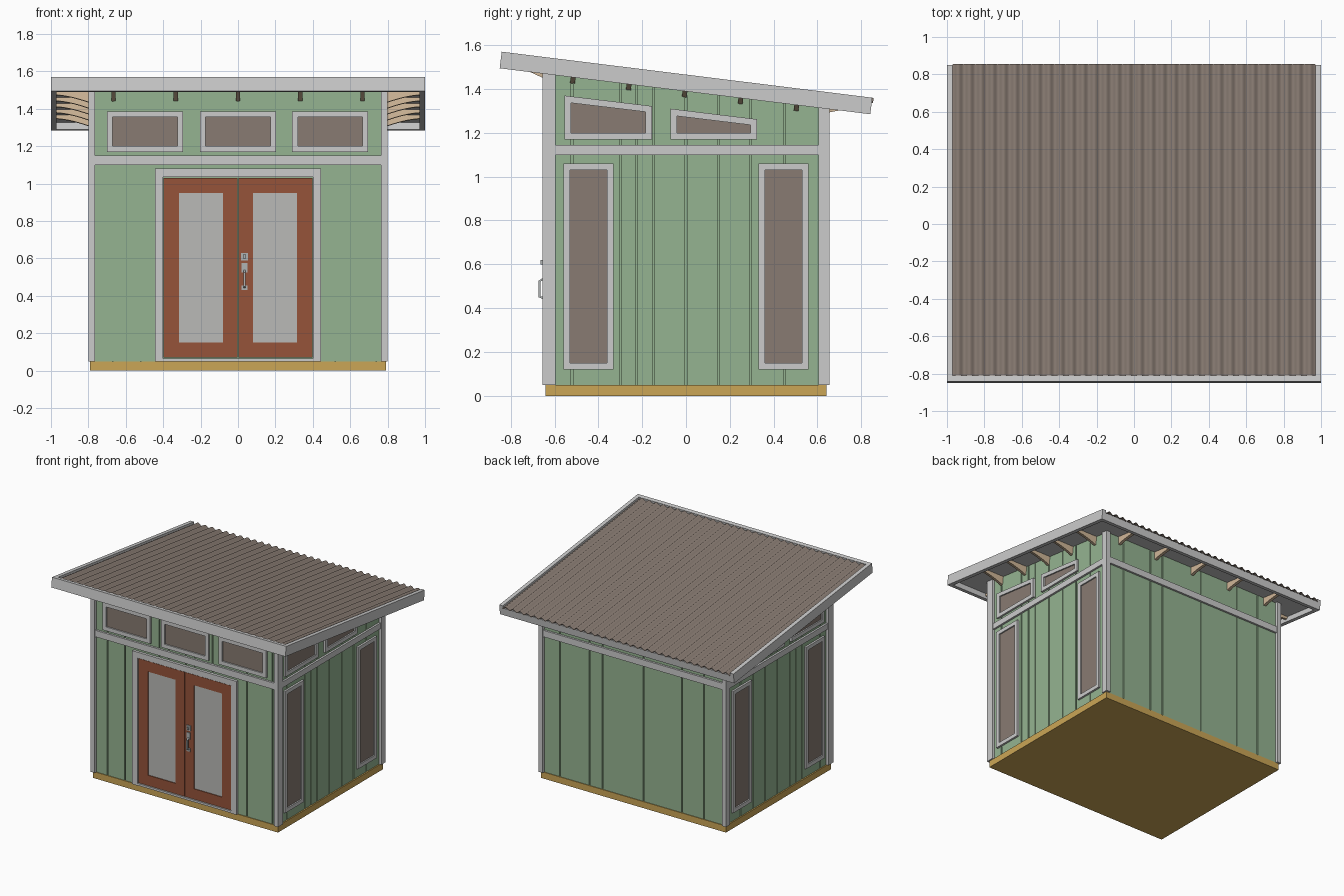
import bpy, bmesh, math
from mathutils import Matrix, Vector

if "Cube" in bpy.data.objects:
    bpy.data.objects.remove(bpy.data.objects["Cube"])

def material(name, r, g, b):
    m = bpy.data.materials.new(name)
    lin = [((c / 255 + 0.055) / 1.055) ** 2.4 for c in (r, g, b)]
    m.diffuse_color = (*lin, 1)
    m.use_nodes = True
    m.node_tree.nodes["Principled BSDF"].inputs["Base Color"].default_value = m.diffuse_color
    return m

GREEN = material("green_siding", 149, 180, 145)
TRIM = material("pale_grey_trim", 203, 203, 203)
BASE = material("floor_timber", 203, 166, 86)
DOOR = material("red_brown_door", 150, 84, 58)
BROWN = material("brown_roof_and_windows", 136, 123, 114)
GLASS = material("door_glass", 186, 186, 183)
TAN = material("rafter_wood", 208, 183, 152)
METAL = material("handle_metal", 176, 180, 180)

SLOPE = 0.124
ROOF = Matrix.Translation((0, 0, 1.4275)) @ Matrix.Rotation(-math.atan(SLOPE), 4, 'X')

def roof_z(y):
    return 1.43 - SLOPE * y

def finish(name, bm, mat, matrix=None):
    bmesh.ops.recalc_face_normals(bm, faces=bm.faces)
    if matrix:
        bm.transform(matrix)
    me = bpy.data.meshes.new(name)
    bm.to_mesh(me)
    bm.free()
    me.materials.append(mat)
    ob = bpy.data.objects.new(name, me)
    bpy.context.collection.objects.link(ob)
    return ob

def point(axis, p, d):
    # axis x: p is (y, z);  axis y: p is (x, z)
    return Vector((d, p[0], p[1])) if axis == 'x' else Vector((p[0], d, p[1]))

def prism(name, pts, axis, a, b, mat, matrix=None):
    bm = bmesh.new()
    lo = [bm.verts.new(point(axis, p, a)) for p in pts]
    hi = [bm.verts.new(point(axis, p, b)) for p in pts]
    bm.faces.new(lo)
    bm.faces.new(hi)
    for i in range(len(pts)):
        j = (i + 1) % len(pts)
        bm.faces.new((lo[i], lo[j], hi[j], hi[i]))
    return finish(name, bm, mat, matrix)

def ring(name, outer, inner, axis, a, b, mat):
    bm = bmesh.new()
    o0, o1, i0, i1 = ([bm.verts.new(point(axis, p, d)) for p in pts]
                      for pts, d in ((outer, a), (outer, b), (inner, a), (inner, b)))
    for i in range(len(outer)):
        j = (i + 1) % len(outer)
        for p, q in ((o0, o1), (o1, i1), (i1, i0), (i0, o0)):
            bm.faces.new((p[i], p[j], q[j], q[i]))
    return finish(name, bm, mat)

def rect(x0, x1, z0, z1):
    return [(x0, z0), (x1, z0), (x1, z1), (x0, z1)]

def box(name, x0, x1, y0, y1, z0, z1, mat, matrix=None):
    return prism(name, rect(x0, x1, z0, z1), 'y', y0, y1, mat, matrix)

def window(name, x0, x1, z0, z1, z2, axis, s, wall, t=0.03):
    # four-sided window whose top runs from z1 down to z2
    k = (z2 - z1) / (x1 - x0) * t
    outer = [(x0, z0), (x1, z0), (x1, z2), (x0, z1)]
    inner = [(x0 + t, z0 + t), (x1 - t, z0 + t), (x1 - t, z2 - t - k), (x0 + t, z1 - t + k)]
    ring(name + "_frame", outer, inner, axis, s * (wall - 0.005), s * (wall + 0.015), TRIM)
    prism(name + "_pane", inner, axis, s * (wall - 0.003), s * (wall + 0.005), BROWN)

# floor and wall core
box("floor_base", -0.79, 0.79, -0.64, 0.64, 0, 0.05, BASE)
prism("wall_core", [(-0.627, 0.05), (0.627, 0.05), (0.627, roof_z(0.627)), (-0.627, roof_z(-0.627))],
      'x', -0.772, 0.772, GREEN)

# siding boards with grooves between them
def siding(name, cuts, end, axis, d0, d1, top):
    edges = [-end] + cuts + [end]
    for i, (a, b) in enumerate(zip(edges, edges[1:])):
        a, b = a + 0.004, b - 0.004
        prism(f"{name}_board_{i}", [(a, 0.05), (b, 0.05), (b, top(b)), (a, top(a))], axis, d0, d1, GREEN)

siding("front", [-0.67, -0.52, -0.225, -0.15, 0, 0.075, 0.225, 0.52, 0.74], 0.78, 'y', -0.635, -0.62,
       lambda x: roof_z(-0.62))
siding("back", [-0.6, -0.41, -0.08, 0.27, 0.38, 0.63], 0.78, 'y', 0.62, 0.635, lambda x: roof_z(0.635))
for side, s in (("right", 1), ("left", -1)):
    siding(side, [-0.52, -0.3, -0.225, -0.15, 0, 0.15, 0.295, 0.45], 0.63, 'x', s * 0.765, s * 0.78, roof_z)
    # corner posts and trim band
    for end, y0, y1 in (("front", -0.655, -0.595), ("back", 0.605, 0.655)):
        prism(f"{side}_{end}_corner_post", [(y0, 0.05), (y1, 0.05), (y1, roof_z(y1)), (y0, roof_z(y0))],
              'x', s * 0.765, s * 0.80, TRIM)
    prism(f"{side}_trim_band", rect(-0.6, 0.61, 1.10, 1.145), 'x', s * 0.775, s * 0.795, TRIM)
    # side windows
    for end, y0, y1 in (("front", -0.56, -0.33), ("back", 0.33, 0.56)):
        window(f"{side}_{end}_tall_window", y0, y1, 0.12, 1.06, 1.06, 'x', s, 0.78)
    window(f"{side}_front_upper_window", -0.555, -0.155, 1.17, 1.37, 1.322, 'x', s, 0.78)
    window(f"{side}_back_upper_window", -0.07, 0.325, 1.17, 1.31, 1.262, 'x', s, 0.78)
for end, s in (("front", -1), ("back", 1)):
    prism(f"{end}_trim_band", rect(-0.77, 0.77, 1.10, 1.15), 'y', s * 0.63, s * 0.65, TRIM)

# front clerestory windows
for i, x in enumerate((-0.4975, 0, 0.4925)):
    window(f"front_upper_window_{i}", x - 0.203, x + 0.203, 1.17, 1.385, 1.385, 'y', -1, 0.635)

# double door
for side, s in (("left", -1), ("right", 1)):
    box(f"door_{side}_jamb", s * 0.40, s * 0.445, -0.655, -0.63, 0.05, 1.08, TRIM)
    ring(f"{side}_door", rect(s * 0.002, s * 0.397, 0.07, 1.03), rect(s * 0.08, s * 0.315, 0.15, 0.95),
         'y', -0.648, -0.63, DOOR)
    prism(f"{side}_door_pane", rect(s * 0.08, s * 0.315, 0.15, 0.95), 'y', -0.642, -0.634, GLASS)
box("door_header", -0.40, 0.40, -0.655, -0.63, 1.035, 1.08, TRIM)
box("door_threshold", -0.40, 0.40, -0.652, -0.63, 0.05, 0.066, TRIM)

# door handle and lock
box("lock_plate", 0.017, 0.053, -0.655, -0.645, 0.59, 0.63, METAL)
box("lock_knob", 0.028, 0.042, -0.665, -0.65, 0.60, 0.62, METAL)
box("handle_top_plate", 0.02, 0.05, -0.655, -0.645, 0.525, 0.575, METAL)
box("handle_foot_plate", 0.02, 0.05, -0.655, -0.645, 0.43, 0.455, METAL)
prism("handle_grip", [(-0.65, 0.44), (-0.673, 0.45), (-0.673, 0.525), (-0.65, 0.54), (-0.65, 0.53),
                      (-0.665, 0.52), (-0.665, 0.456), (-0.65, 0.45)], 'x', 0.029, 0.041, METAL)

# roof deck and fascia boards, in the tilted roof frame
box("roof_deck", -0.975, 0.975, -0.825, 0.825, 0, 0.02, TRIM, ROOF)
for side, s in (("left", -1), ("right", 1)):
    box(f"{side}_fascia", s * 0.97, s * 1.0, -0.852, 0.852, -0.038, 0.038, TRIM, ROOF)
box("front_fascia", -0.97, 0.97, -0.852, -0.82, -0.038, 0.038, TRIM, ROOF)
box("back_fascia", -0.97, 0.97, 0.82, 0.852, -0.038, 0.019, TRIM, ROOF)

# corrugated roof sheet
bm = bmesh.new()
WAVES, SEG, prev = 32, 8, None
for i in range(WAVES * SEG + 1):
    x = -0.97 + 1.94 * i / (WAVES * SEG)
    z = 0.029 - 0.008 * math.cos(2 * math.pi * i / SEG)
    col = [bm.verts.new(p) for p in ((x, -0.82, z), (x, 0.858, z), (x, 0.858, z - 0.006), (x, -0.82, z - 0.006))]
    if prev:
        for a in range(4):
            b = (a + 1) % 4
            bm.faces.new((prev[a], prev[b], col[b], col[a])).smooth = True
    if i in (0, WAVES * SEG):
        bm.faces.new(col)
    prev = col
sheet = finish("corrugated_roof", bm, BROWN, ROOF)
sheet.data.set_sharp_from_angle(angle=math.radians(35))

# curved rafter tails under the overhangs
def tail(name, start, length, axis, s, centre):
    curve = [(s * (start + length * i / 8), -0.018 - 0.048 * (1 - i / 8) ** 1.6) for i in range(9)]
    pts = curve + [(s * (start + length), 0.005), (s * start, 0.005)]
    prism(name, pts, axis, centre - 0.011, centre + 0.011, TAN, ROOF)

for i in range(5):
    x, y = (i - 2) * 0.333, (i - 2) * 0.257
    for side, s in (("left", -1), ("right", 1)):
        tail(f"{side}_rafter_tail_{i}", 0.775, 0.2, 'y', s, y)
    tail(f"front_rafter_tail_{i}", 0.63, 0.195, 'x', -1, x)
    tail(f"back_rafter_tail_{i}", 0.63, 0.195, 'x', 1, x)
